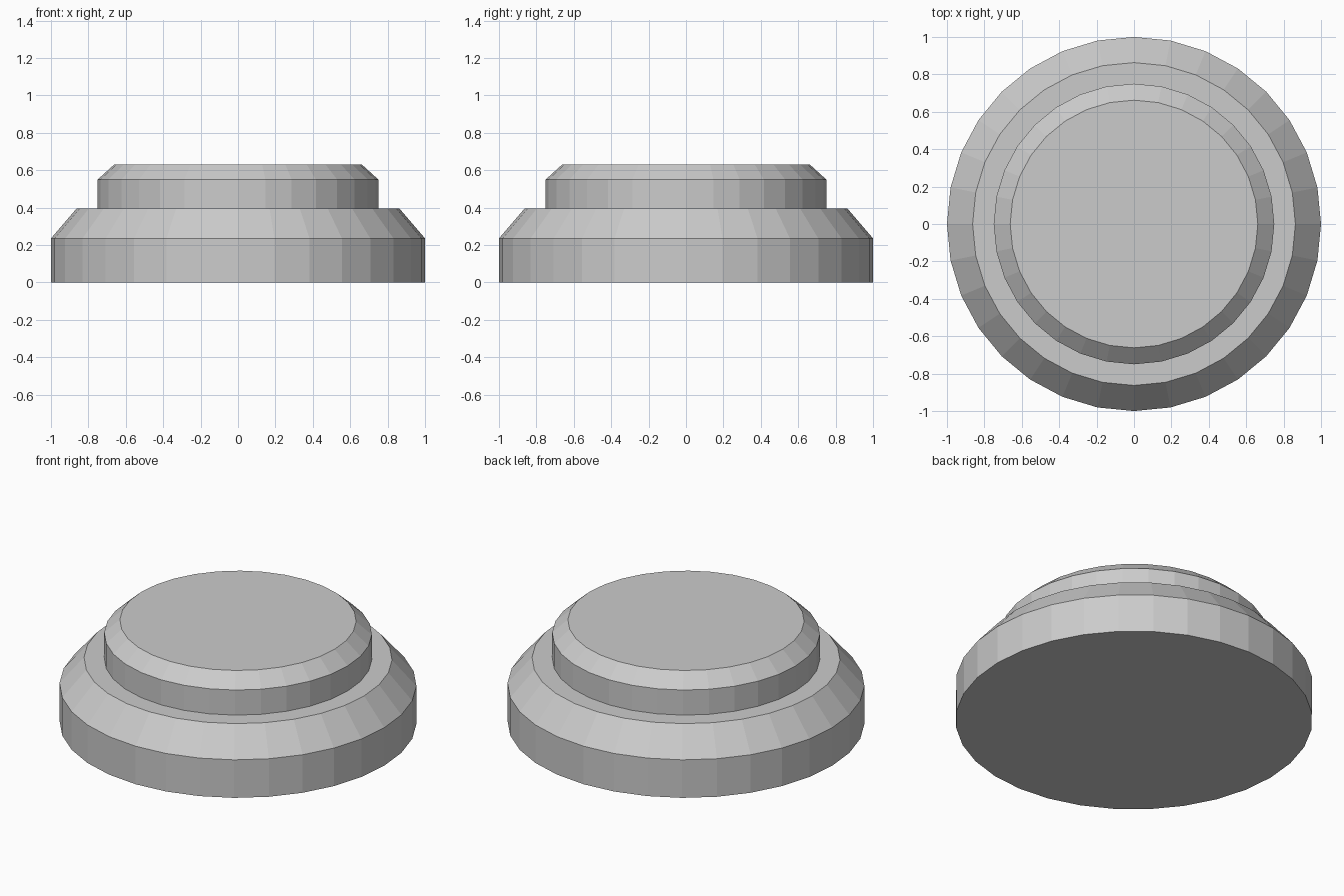
import bpy, bmesh
from math import cos, sin, tau

if "Cube" in bpy.data.objects:
    bpy.data.objects.remove(bpy.data.objects["Cube"])

SIDES = 32


def lathe(name, profile):
    """Turn a (radius, height) profile around z and cap both ends."""
    bm = bmesh.new()
    rings = [[bm.verts.new((r * cos(tau * i / SIDES), r * sin(tau * i / SIDES), z))
              for i in range(SIDES)] for r, z in profile]
    for low, high in zip(rings, rings[1:]):
        for i in range(SIDES):
            j = (i + 1) % SIDES
            bm.faces.new((low[i], low[j], high[j], high[i]))
    bm.faces.new(rings[0][::-1])
    bm.faces.new(rings[-1])
    mesh = bpy.data.meshes.new(name)
    bm.to_mesh(mesh)
    bm.free()
    obj = bpy.data.objects.new(name, mesh)
    bpy.context.collection.objects.link(obj)
    return obj


# Bevelled lower tier, flat ledge, then bevelled upper tier
lathe("stepped_round_base", [
    (1.0, 0.0), (1.0, 0.235), (0.863, 0.395),
    (0.75, 0.395), (0.75, 0.55), (0.662, 0.63),
])
